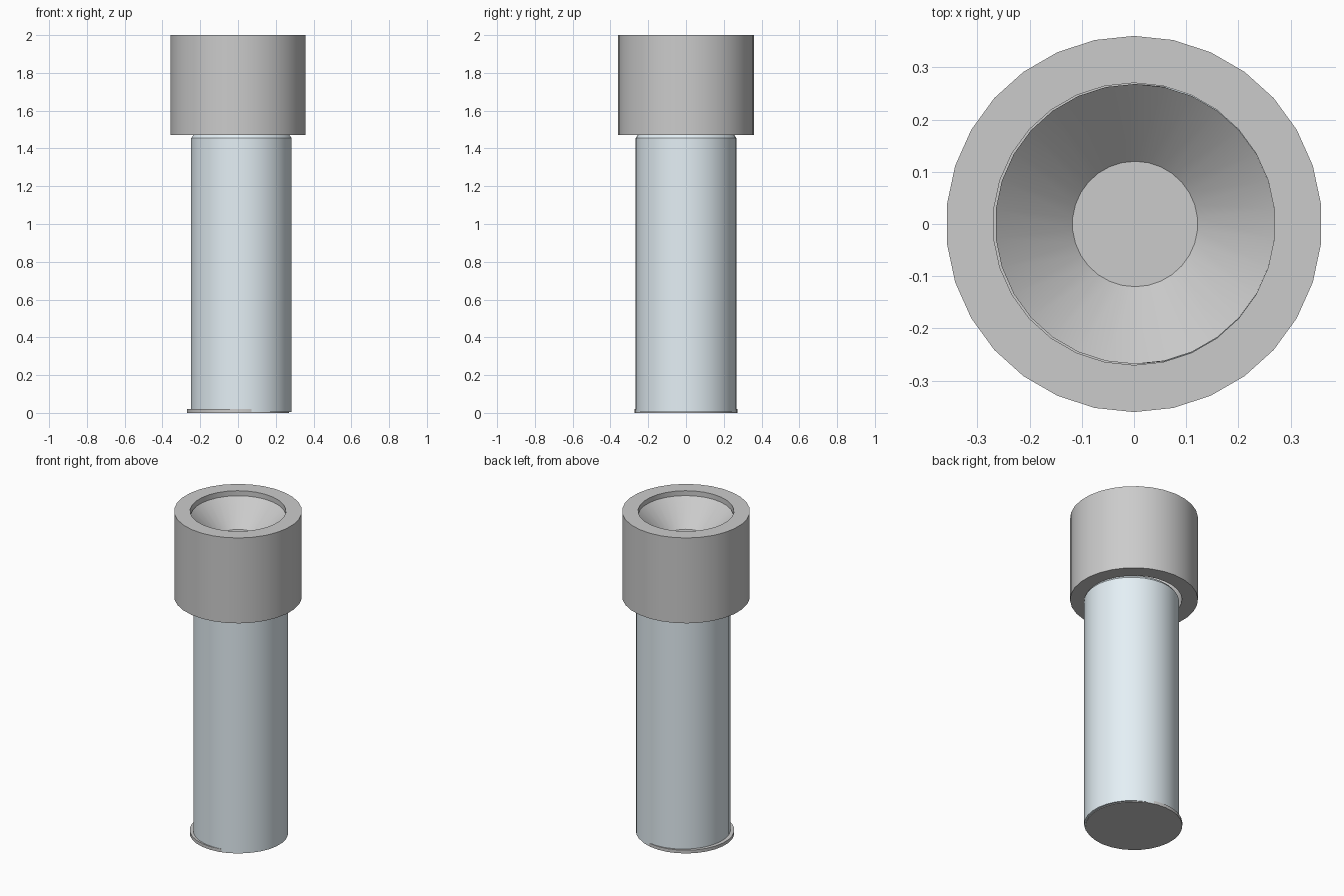
import bpy
import bmesh
import math

if "Cube" in bpy.data.objects:
    bpy.data.objects.remove(bpy.data.objects["Cube"])


def lathe(name, profile, sides, x=0.0, closed=False, cap_start=False, cap_end=False, flip=False):
    """Revolve (radius, z) points around a vertical axis at the given x."""
    bm = bmesh.new()
    rings = []
    for r, z in profile:
        ring = []
        for i in range(sides):
            a = math.pi / 2 + 2 * math.pi * i / sides
            ring.append(bm.verts.new((x + r * math.cos(a), r * math.sin(a), z)))
        rings.append(ring)
    pairs = list(zip(rings, rings[1:]))
    if closed:
        pairs.append((rings[-1], rings[0]))
    for lo, hi in pairs:
        for i in range(sides):
            j = (i + 1) % sides
            bm.faces.new((lo[i], lo[j], hi[j], hi[i]))
    if cap_start:
        bm.faces.new(rings[0][::-1])
    if cap_end:
        bm.faces.new(rings[-1])
    if flip:
        bmesh.ops.reverse_faces(bm, faces=bm.faces[:])
    mesh = bpy.data.meshes.new(name)
    bm.to_mesh(mesh)
    bm.free()
    ob = bpy.data.objects.new(name, mesh)
    bpy.context.collection.objects.link(ob)
    bpy.context.view_layer.objects.active = ob
    bpy.ops.object.select_all(action='DESELECT')
    ob.select_set(True)
    bpy.ops.object.shade_smooth_by_angle(angle=math.radians(30))
    return ob


SIDES = 30

# Thick collar around the top, open through the middle
lathe("collar", [(0.36, 1.47), (0.36, 2.0), (0.27, 2.0), (0.27, 1.47)], SIDES, closed=True)

# Conical dish with a flat centre, set just below the rim
lathe("dish", [(0.268, 1.97), (0.12, 1.83)], SIDES, x=0.002, cap_end=True)

# Long pale tube, slightly off centre, with a softened top edge
tube = lathe("tube", [(0.267, 0.004), (0.267, 1.455), (0.255, 1.472)], SIDES,
             x=0.018, cap_start=True, cap_end=True)
pale = bpy.data.materials.new("pale_blue")
pale.diffuse_color = (0.78, 0.87, 0.92, 1.0)
pale.use_nodes = True
pale.node_tree.nodes["Principled BSDF"].inputs["Base Color"].default_value = pale.diffuse_color
tube.data.materials.append(pale)

# Thin disc under the tube
lathe("base_disc", [(0.272, 0.0), (0.272, 0.02)], SIDES, cap_start=True, cap_end=True)
